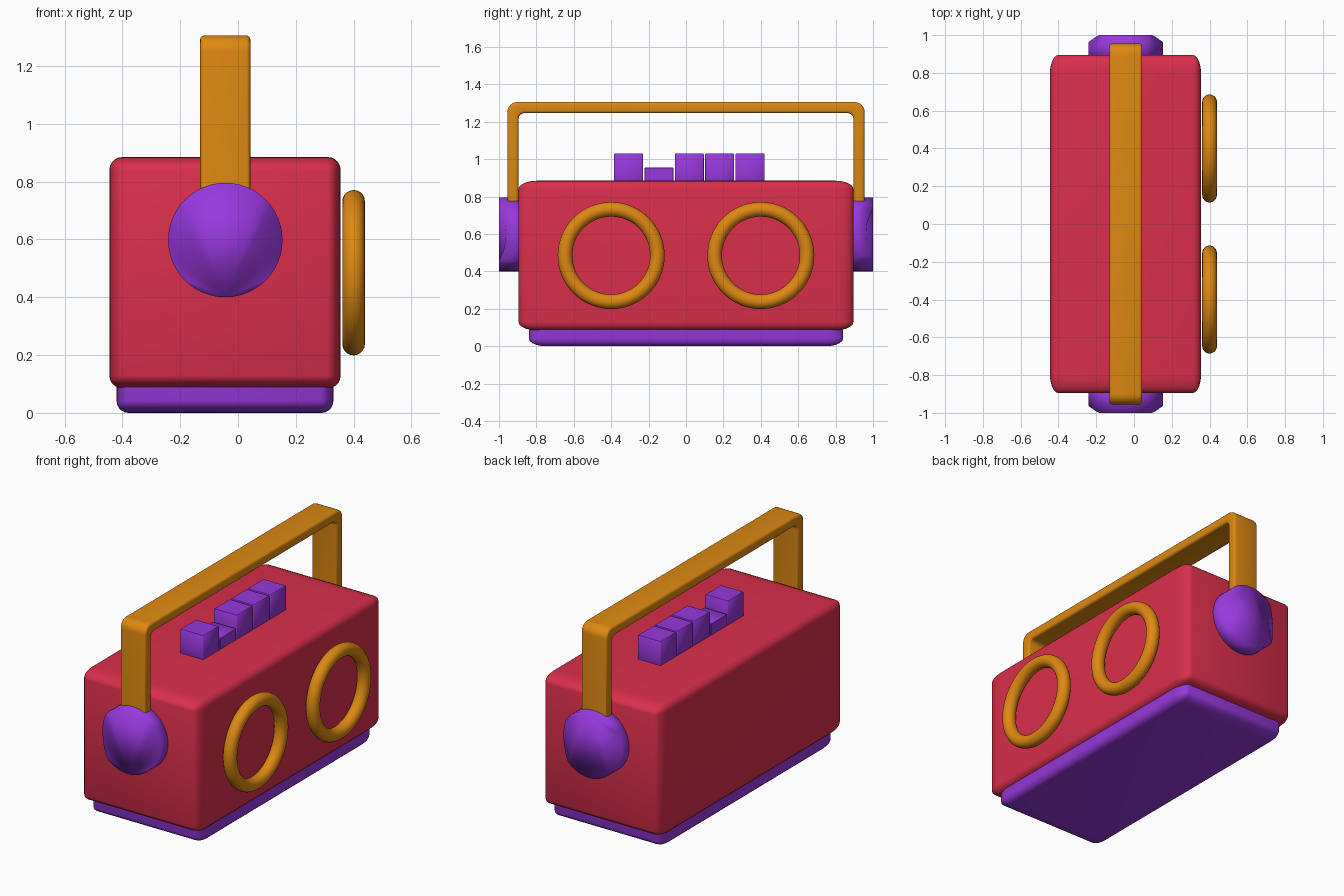
import bpy, bmesh, math
from mathutils import Matrix, Vector

if "Cube" in bpy.data.objects:
    bpy.data.objects.remove(bpy.data.objects["Cube"])


def material(name, rgb):
    m = bpy.data.materials.new(name)
    m.diffuse_color = (*rgb, 1)
    m.use_nodes = True
    m.node_tree.nodes["Principled BSDF"].inputs["Base Color"].default_value = m.diffuse_color
    return m


RED = material("red", (0.70, 0.028, 0.07))
ORANGE = material("orange", (0.73, 0.25, 0.006))
PURPLE = material("purple", (0.31, 0.04, 0.72))
CX = -0.044  # centre of the case across its depth


def add(name, bm, mat, smooth=None):
    bmesh.ops.recalc_face_normals(bm, faces=bm.faces[:])
    me = bpy.data.meshes.new(name)
    bm.to_mesh(me)
    bm.free()
    me.materials.append(mat)
    ob = bpy.data.objects.new(name, me)
    bpy.context.collection.objects.link(ob)
    if smooth is not None:
        bpy.ops.object.select_all(action='DESELECT')
        ob.select_set(True)
        bpy.context.view_layer.objects.active = ob
        bpy.ops.object.shade_smooth_by_angle(angle=math.radians(smooth))
    return ob


def box(name, lo, hi, mat, bevel=0.0, segments=5):
    """Unit cube, bevelled before being stretched between two corners."""
    bm = bmesh.new()
    bmesh.ops.create_cube(bm, size=1)
    if bevel:
        bmesh.ops.bevel(bm, geom=bm.edges[:], offset=bevel, segments=segments,
                        profile=0.5, affect='EDGES')
    lo, hi = Vector(lo), Vector(hi)
    bmesh.ops.scale(bm, vec=hi - lo, verts=bm.verts[:])
    bmesh.ops.translate(bm, vec=(lo + hi) / 2, verts=bm.verts[:])
    return add(name, bm, mat, 40 if bevel else None)


# Case and the plinth below it
box("case", (-0.445, -0.895, 0.085), (0.355, 0.895, 0.885), RED, 0.055)
box("base", (-0.42, -0.84, 0.0), (0.33, 0.84, 0.75), PURPLE, 0.055)

# Row of keys, the second one pressed
for i in range(5):
    y = -0.3075 + i * 0.1625
    top = 0.955 if i == 1 else 1.03
    box(f"key_{i + 1}", (CX - 0.078, y - 0.0775, 0.84),
        (CX + 0.078, y + 0.0775, top), PURPLE, 0.02, 1)

# Speaker rings
for name, y in (("left_speaker_ring", -0.4), ("right_speaker_ring", 0.4)):
    bpy.ops.mesh.primitive_torus_add(
        major_radius=0.247, minor_radius=0.039, major_segments=64, minor_segments=20,
        location=(0.40, y, 0.485), rotation=(0, math.pi / 2, 0))
    ring = bpy.context.object
    ring.name = name
    ring.data.materials.append(ORANGE)
    bpy.ops.object.shade_smooth()


# Carrying handle: rounded arch outline extruded across its width
def arch(half, top, radius, bottom=0.6, n=6):
    pts = [(half, bottom)]
    for s, start in ((1, 0), (-1, 90)):
        for k in range(n + 1):
            a = math.radians(start + 90 * k / n)
            pts.append((s * (half - radius) + radius * math.cos(a),
                        top - radius + radius * math.sin(a)))
    return pts + [(-half, bottom)]


bm = bmesh.new()
outer, inner = ([bm.verts.new((CX - 0.087, y, z)) for y, z in p]
                for p in (arch(0.955, 1.306, 0.055), arch(0.895, 1.246, 0.03)))
for i in range(len(outer) - 1):
    bm.faces.new((outer[i], outer[i + 1], inner[i + 1], inner[i]))
ext = bmesh.ops.extrude_face_region(bm, geom=bm.faces[:])
bmesh.ops.translate(bm, vec=(0.174, 0, 0),
                    verts=[v for v in ext["geom"] if isinstance(v, bmesh.types.BMVert)])
bmesh.ops.recalc_face_normals(bm, faces=bm.faces[:])
rims = [e for e in bm.edges if len(e.link_faces) == 2
        and abs(e.verts[0].co.x - e.verts[1].co.x) < 1e-5
        and e.calc_face_angle(0) > 1]
bmesh.ops.bevel(bm, geom=rims, offset=0.014, segments=3, profile=0.5, affect='EDGES')
add("handle", bm, ORANGE, 40)

# Side knobs: discs with the cap sloping away at both sides
for name, turn in (("front_knob", 0), ("back_knob", math.pi)):
    bm = bmesh.new()
    n, r = 48, 0.198
    back, cap = [], []
    for k in range(n):
        a = -math.pi / 2 + 2 * math.pi * k / n  # starts at the lowest point
        x, z = r * math.cos(a), r * math.sin(a)
        back.append(bm.verts.new((x, -0.85, z)))
        cap.append(bm.verts.new((x, -1 + max(0, abs(x) - 0.145) * 0.7, z)))
    for k in range(n):
        j = (k + 1) % n
        bm.faces.new((back[k], back[j], cap[j], cap[k]))
    for k in range(1, n - 1):
        bm.faces.new((cap[0], cap[k], cap[k + 1]))
    bm.faces.new(back)
    bm.transform(Matrix.Translation((CX, 0, 0.598)) @ Matrix.Rotation(turn, 4, 'X'))
    add(name, bm, PURPLE, 180)
